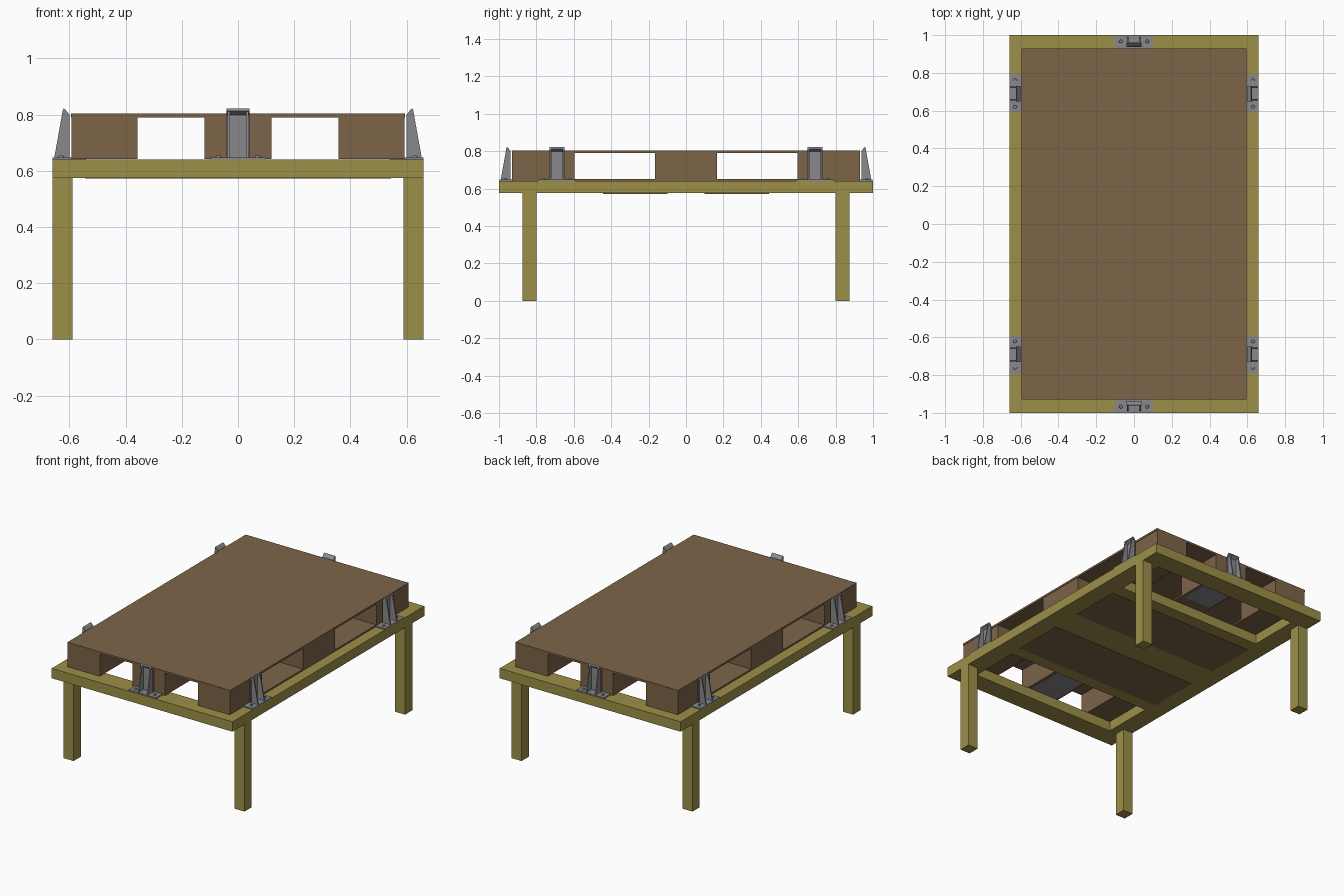
import bpy, bmesh, math
from mathutils import Matrix, Vector

if "Cube" in bpy.data.objects:
    bpy.data.objects.remove(bpy.data.objects["Cube"])


def mat(name, col):
    m = bpy.data.materials.new(name)
    m.diffuse_color = (*col, 1)
    m.use_nodes = True
    m.node_tree.nodes["Principled BSDF"].inputs["Base Color"].default_value = m.diffuse_color
    return m


WOOD = mat("olive_wood", (0.335, 0.28, 0.063))
BROWN = mat("brown_board", (0.205, 0.13, 0.066))
GREY = mat("grey_steel", (0.25, 0.25, 0.265))
DARK = mat("dark_bolt", (0.07, 0.07, 0.075))


def finish(name, bm, material, matrix=None):
    if matrix:
        bm.transform(matrix)
    bmesh.ops.recalc_face_normals(bm, faces=bm.faces)
    me = bpy.data.meshes.new(name)
    bm.to_mesh(me)
    bm.free()
    me.materials.append(material)
    ob = bpy.data.objects.new(name, me)
    bpy.context.collection.objects.link(ob)
    return ob


def add_box(bm, x0, x1, y0, y1, z0, z1):
    m = Matrix.Translation(((x0 + x1) / 2, (y0 + y1) / 2, (z0 + z1) / 2)) @ \
        Matrix.Diagonal((x1 - x0, y1 - y0, z1 - z0, 1))
    bmesh.ops.create_cube(bm, size=1, matrix=m)


def box(name, material, *b):
    bm = bmesh.new()
    add_box(bm, *b)
    return finish(name, bm, material)


def add_prism(bm, profile, x0, x1):
    """Extrude a (y, z) profile along x."""
    f = bm.faces.new([bm.verts.new((x0, y, z)) for y, z in profile])
    r = bmesh.ops.extrude_face_region(bm, geom=[f])
    vs = [v for v in r["geom"] if isinstance(v, bmesh.types.BMVert)]
    bmesh.ops.translate(bm, verts=vs, vec=(x1 - x0, 0, 0))


# Table frame: side beams, end beams, cross beams, legs
ZB, ZT = 0.575, 0.64
IX = 0.535
for s, side in ((-1, "left"), (1, "right")):
    box(side + "_beam", WOOD, *sorted((s * IX, s * 0.66)), -1, 1, ZB, ZT)
for s, end in ((-1, "front"), (1, "back")):
    box(end + "_beam", WOOD, -IX, IX, *sorted((s * 0.87, s)), ZB, ZT)
    for t in (-1, 1):
        box(end + "_leg", WOOD, *sorted((t * 0.588, t * 0.66)),
            *sorted((s * 0.80, s * 0.875)), 0, ZB)
box("centre_panel", WOOD, -IX, IX, -0.53, 0.53, ZB, ZT)

# Brown boards under the table
for s in (-1, 1):
    box("under_board", BROWN, -0.545, 0.545, *sorted((s * 0.10, s * 0.445)),
        0.572, 0.577)

# Pallet: deck, nine blocks, three runners
box("pallet_deck", BROWN, -0.595, 0.595, -0.93, 0.93, 0.79, 0.803)
XS = ((-0.592, -0.358), (-0.119, 0.119), (0.358, 0.592))
for x0, x1 in XS:
    box("pallet_runner", BROWN, x0, x1, -0.93, 0.93, 0.6415, 0.652)
    for y0, y1 in ((-0.93, -0.597), (-0.167, 0.167), (0.597, 0.93)):
        box("pallet_block", BROWN, x0, x1, y0, y1, 0.652, 0.79)


# Corner guides: base plate, upright with bent lip, flanges, bolts.
# Built facing the back edge; y = 0 is the inner face, y = 0.06 the table edge.
def guide(name, location, angle, depth):
    m = Matrix.Translation(location) @ Matrix.Rotation(angle, 4, 'Z')
    bm = bmesh.new()
    add_box(bm, -0.1, 0.1, -depth, 0.06, 0.640, 0.6475)
    add_prism(bm, [(0, 0.645), (0.007, 0.645), (0.007, 0.798), (0.0245, 0.812),
                   (0.020, 0.822), (0.012, 0.815), (0, 0.800)], -0.041, 0.041)
    for s in (-1, 1):
        add_prism(bm, [(0.002, 0.645), (0.054, 0.645), (0.0235, 0.815),
                       (0.016, 0.812), (0.002, 0.800)],
                  *sorted((s * 0.029, s * 0.037)))
    finish(name, bm, GREY, m)
    bm = bmesh.new()
    for x in (-0.07, 0.07):
        bmesh.ops.create_cone(bm, cap_ends=True, segments=12, radius1=0.010,
                              radius2=0.008, depth=0.008,
                              matrix=Matrix.Translation((x, 0.03, 0.65)))
    finish(name + "_bolts", bm, GREY, m)


guide("back_guide", (0, 0.937, 0), 0, 0.337)
guide("front_guide", (0, -0.937, 0), math.pi, 0.337)
for y in (-0.69, 0.69):
    guide("right_guide", (0.60, y, 0), -math.pi / 2, 0.06)
    guide("left_guide", (-0.60, y, 0), math.pi / 2, 0.06)
bpy.data.materials.remove(DARK)
